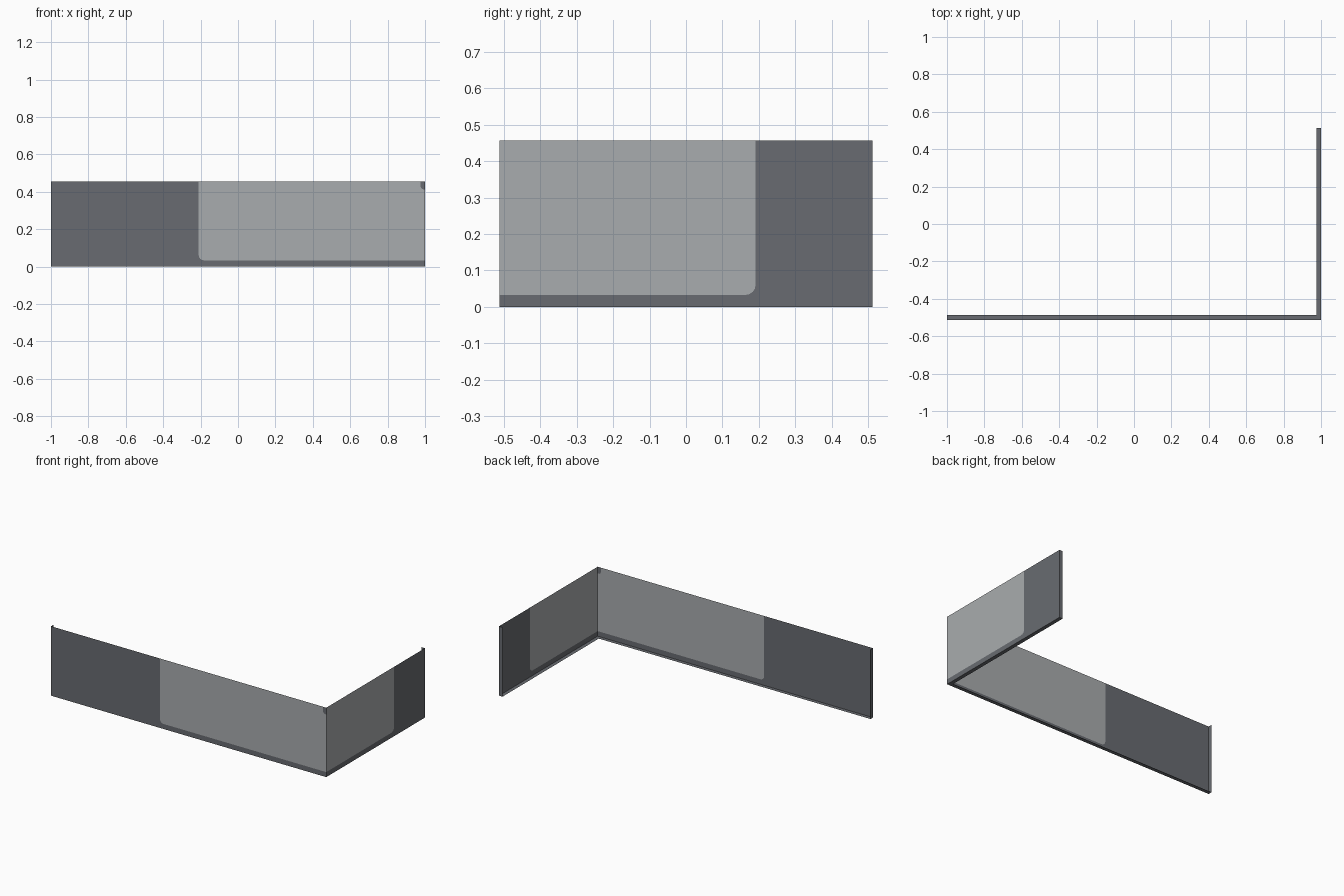
import bpy, bmesh, math

if "Cube" in bpy.data.objects:
    bpy.data.objects.remove(bpy.data.objects["Cube"])

H, T, Y = 0.456, 0.025, 0.512     # wall height, flange depth, half depth
RAIL, R = 0.033, 0.028            # bottom rail height, panel corner radius
W, D = 0.025, 0.045               # corner patch width and depth


def material(name, rgb):
    m = bpy.data.materials.new(name)
    m.diffuse_color = (*rgb, 1)
    m.use_nodes = True
    m.node_tree.nodes["Principled BSDF"].inputs["Base Color"].default_value = m.diffuse_color
    return m


def arc(cu, cv, r, steps=4):
    """Quarter circle points from straight down to one side (+u or -u by sign of r)."""
    return [(cu + r * math.sin(a), cv - abs(r) * math.cos(a))
            for a in (i * math.pi / 2 / steps for i in range(steps + 1))]


def add_wall(bm, length, panel, patch, place):
    """Single-sheet wall: u runs away from the shared corner, v is height, d is inward."""
    def face(points, index=0):
        f = bm.faces.new([bm.verts.new(place(*p, 0) if len(p) == 2 else place(*p))
                          for p in points])
        f.material_index = index

    bend = arc(panel - R, RAIL + R, R)
    # patch outline: up the corner, then the rounded lower edge to the top
    r = W * 0.9
    patch_edge = [(0, H - D)] + arc(W - r, H - D + r, r) + [(W, H)]
    top = patch_edge[::-1] if patch else [(0, H), (0, H - D)]

    # light panel, dark frame and dark corner patch, all in one sheet
    face([(0, RAIL)] + bend + [(panel, H)] + top, 1)
    face([(0, 0), (length, 0), (length, H), (panel, H)] + bend[::-1] + [(0, RAIL)])
    if patch:
        face(patch_edge + [(0, H)])
    # bottom flange (mitred at the corner) and free end flange
    face([(0, 0, 0), (T, 0, T), (length, 0, T), (length, 0, 0)])
    face([(length, 0, 0), (length, 0, T), (length, H, T), (length, H, 0)])


# L-shaped sheet wall, open at the top, with light panels either side of the corner
bm = bmesh.new()
add_wall(bm, 2.0, 1.21, True, lambda u, v, d: (1 - u, -Y + d, v))
add_wall(bm, 2 * Y, 0.703, False, lambda u, v, d: (1 - d, -Y + u, v))
bmesh.ops.remove_doubles(bm, verts=bm.verts[:], dist=1e-5)
bmesh.ops.recalc_face_normals(bm, faces=bm.faces[:])
bm.faces.ensure_lookup_table()
if bm.faces[0].normal.y > 0:      # front sheet must face outwards
    bmesh.ops.reverse_faces(bm, faces=bm.faces[:])

me = bpy.data.meshes.new("corner_wall")
bm.to_mesh(me)
bm.free()
me.materials.append(material("dark grey", (0.14, 0.148, 0.164)))
me.materials.append(material("light grey", (0.395, 0.412, 0.424)))
bpy.context.collection.objects.link(bpy.data.objects.new("corner_wall", me))
